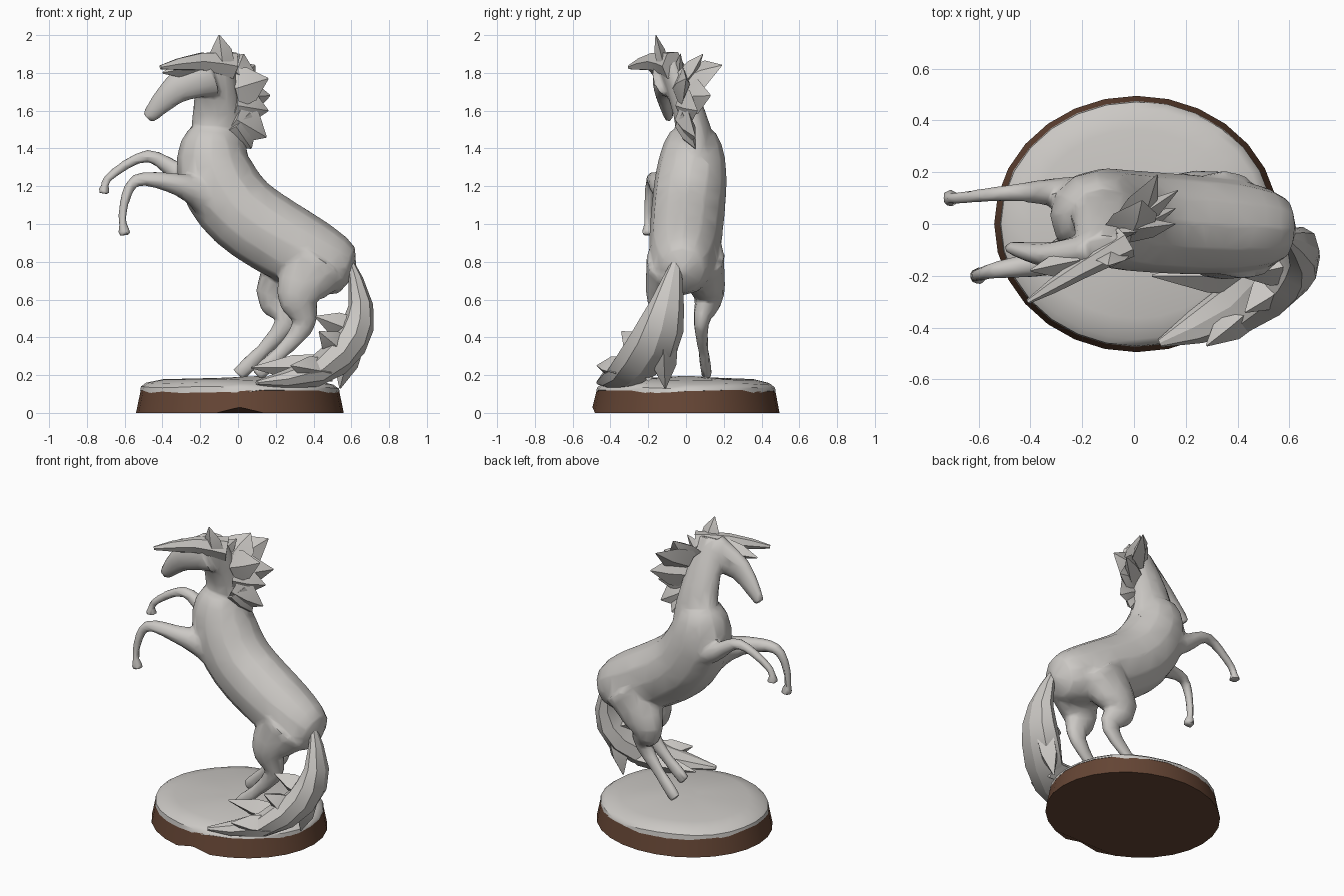
import bpy, bmesh, math, random
from mathutils import Vector

random.seed(4)
if "Cube" in bpy.data.objects:
    bpy.data.objects.remove(bpy.data.objects["Cube"], do_unlink=True)


def material(name, red, green, blue):
    colour = (red, green, blue, 1)
    mat = bpy.data.materials.new(name)
    mat.use_nodes = True
    mat.diffuse_color = colour
    mat.node_tree.nodes["Principled BSDF"].inputs["Base Color"].default_value = colour
    return mat


stone = material("pale stone grey", .6, .58, .555)
wood = material("dark brown wood", .13, .06, .035)


def spline(points, steps):
    """Smooth curve that passes through every given point."""
    points = [Vector(p) for p in points]
    padded = [points[0], *points, points[-1]]
    curve = []
    for before, start, end, after in zip(padded, padded[1:], padded[2:], padded[3:]):
        leave, arrive = (end - before) / 2, (after - start) / 2
        for step in range(steps):
            t = step / steps
            blend = t * t * (3 - 2 * t)
            curve.append(start.lerp(end, blend) + leave * t * (1 - t) ** 2
                         - arrive * t * t * (1 - t))
    return curve + [points[-1]]


def skin(bm, points, radius, flat=1, sides=12, steps=4):
    """Closed tube along a spline; radius is a rule of the way along, flat scales its width."""
    curve = spline(points, steps)
    last = len(curve) - 1
    rings = []
    for i, centre in enumerate(curve):
        along = (curve[min(i + 1, last)] - curve[max(i - 1, 0)]).normalized()
        side = (Vector((0, 1, 0)) - along * along.y).normalized()
        deep = along.cross(side)
        size = radius(i / last)
        ring = []
        for k in range(sides):
            angle = k * math.tau / sides
            offset = side * flat * math.cos(angle) + deep * math.sin(angle)
            ring.append(bm.verts.new(centre + offset * size))
        rings.append(ring)
    for ring, following in zip(rings, rings[1:]):
        for k in range(sides):
            bm.faces.new((ring[k - 1], ring[k], following[k], following[k - 1]))
    bm.faces.new(rings[0][::-1])
    bm.faces.new(rings[-1])


def taper(thick, thin, power=1):
    return lambda t: thin + (thick - thin) * (1 - t) ** power


def leg(thick, thin, power):
    """Tapering limb that flares into a hoof."""
    shape = taper(thick, thin, power)
    return lambda t: shape(t) + (.012 if t > .9 else 0)


def lock(bm, base, tip, size, flat=.5):
    """Pointed faceted strand, widest near its root."""
    skin(bm, (base, tip), lambda t: size * (1 - t ** 3) + .004, flat, sides=4, steps=2)


def smooth(obj, degrees):
    bpy.ops.object.select_all(action='DESELECT')
    obj.select_set(True)
    bpy.context.view_layer.objects.active = obj
    bpy.ops.object.shade_smooth_by_angle(angle=math.radians(degrees))


def finish(bm, name, mat, degrees=30):
    bmesh.ops.recalc_face_normals(bm, faces=bm.faces)
    mesh = bpy.data.meshes.new(name)
    bm.to_mesh(mesh)
    bm.free()
    mesh.materials.append(mat)
    obj = bpy.data.objects.new(name, mesh)
    bpy.context.collection.objects.link(obj)
    smooth(obj, degrees)
    return obj


# Horse body: trunk, neck and head
bm = bmesh.new()
skin(bm, ((.62, -.02, .74), (.37, -.01, .84), (.02, .01, 1.06), (-.13, .03, 1.3), (-.13, .04, 1.53)),
     lambda t: .19 * math.sqrt(1 - abs(2 * t - 1) ** 3) + .02, flat=.93)
skin(bm, ((-.1, .02, 1.2), (-.11, .04, 1.5), (-.12, -.1, 1.89)), taper(.19, .09), flat=.66)
skin(bm, ((-.14, -.1, 1.8), (-.32, -.12, 1.72), (-.48, -.09, 1.56)), taper(.13, .035), flat=.62)

# Front legs: one reaching forward, one folded
front = leg(.11, .022, 3)
skin(bm, ((-.17, .09, 1.22), (-.3, .12, 1.26), (-.48, .12, 1.36), (-.68, .1, 1.25), (-.71, .1, 1.16)),
     front)
skin(bm, ((-.17, -.06, 1.15), (-.32, -.14, 1.21), (-.54, -.18, 1.23), (-.61, -.2, 1.07), (-.6, -.2, .94)),
     front)

# Hind legs, bent at the hock
hind = leg(.2, .028, 1.6)
skin(bm, ((.34, .07, .82), (.21, .12, .62), (.25, .08, .47), (0, .11, .2)), hind, flat=.7)
skin(bm, ((.41, -.08, .79), (.32, -.13, .62), (.34, -.12, .45), (.1, -.13, .2)), hind, flat=.7)

# Fuse the body parts into one lightly faceted surface
body = finish(bm, "horse_body", stone)
fuse = body.modifiers.new("fuse", 'REMESH')
fuse.mode, fuse.voxel_size = 'VOXEL', .012
soften = body.modifiers.new("soften", 'SMOOTH')
soften.iterations = 5
facets = body.modifiers.new("facets", 'DECIMATE')
facets.ratio = .06
depsgraph = bpy.context.evaluated_depsgraph_get()
fused = bpy.data.meshes.new_from_object(body.evaluated_get(depsgraph))
body.modifiers.clear()
body.data = fused
fused.materials.clear()
fused.materials.append(stone)
smooth(body, 45)

# Ears
bm = bmesh.new()
lock(bm, (-.08, -.12, 1.84), (-.1, -.16, 2), .06)
lock(bm, (-.08, -.04, 1.8), (.01, -.03, 1.9), .04)
finish(bm, "ears", stone)

# Forelock swept over the brow
bm = bmesh.new()
skin(bm, ((-.03, -.07, 1.84), (-.2, -.17, 1.86), (-.41, -.3, 1.83)), taper(.08, .012, .8), flat=.8,
     sides=6, steps=2)
lock(bm, (-.2, -.14, 1.84), (-.4, -.18, 1.8), .05, flat=1)
finish(bm, "forelock", stone)

# Mane: windblown locks fanning out from the crest
bm = bmesh.new()
for x, y, z in ((.03, .09, 1.9), (.09, .19, 1.84), (.17, .13, 1.68), (.16, 0, 1.77), (.16, .06, 1.6),
                (.15, .05, 1.46), (.07, .05, 1.4)):
    root = Vector((-.02, y / 5 - .03, 1.66 + (z - 1.66) / 2))
    lock(bm, root, (x, y, z), .1, flat=.4)
finish(bm, "mane", stone)

# Tail: narrow dock, widening as it curls down and sweeps across the ground
bm = bmesh.new()
skin(bm, ((.59, -.05, .82), (.65, -.1, .57), (.59, -.17, .37), (.4, -.32, .21), (.1, -.46, .16)),
     lambda t: .085 * math.sin(math.pi * t ** 1.1) + .012, flat=1.4, sides=8, steps=2)
for base, tip in (((.62, -.15, .43), (.41, -.2, .51)), ((.55, -.22, .33), (.43, -.34, .43)),
                  ((.5, -.2, .24), (.07, -.2, .24)), ((.45, -.32, .22), (.28, -.47, .25)),
                  ((.6, -.12, .38), (.54, -.11, .13))):
    lock(bm, base, tip, .07, flat=1)
finish(bm, "tail", stone)

# Plinth: tapered oval with a chip under its front edge
bm = bmesh.new()
skin(bm, ((.01, 0, 0), (.01, 0, .125)), taper(.55, .524), flat=.9, sides=28, steps=1)
for vert in bm.verts:
    if vert.co.y < -.49 and vert.co.z < .1:
        vert.co.z = .03
finish(bm, "plinth", wood)

# Ground: low stone dome, gently rolling, with a ragged rim
bm = bmesh.new()
skin(bm, ((.01, 0, .12), (.01, 0, .19)), lambda t: .528 * math.sqrt(1 - .97 * t ** 3), flat=.9,
     sides=28, steps=4)
for vert in bm.verts:
    if vert.co.z < .125:
        vert.co.z += random.uniform(-.02, .004)
    else:
        vert.co.z += .006 * math.sin(9 * vert.co.x) * math.cos(7 * vert.co.y)
finish(bm, "ground", stone, 40)
